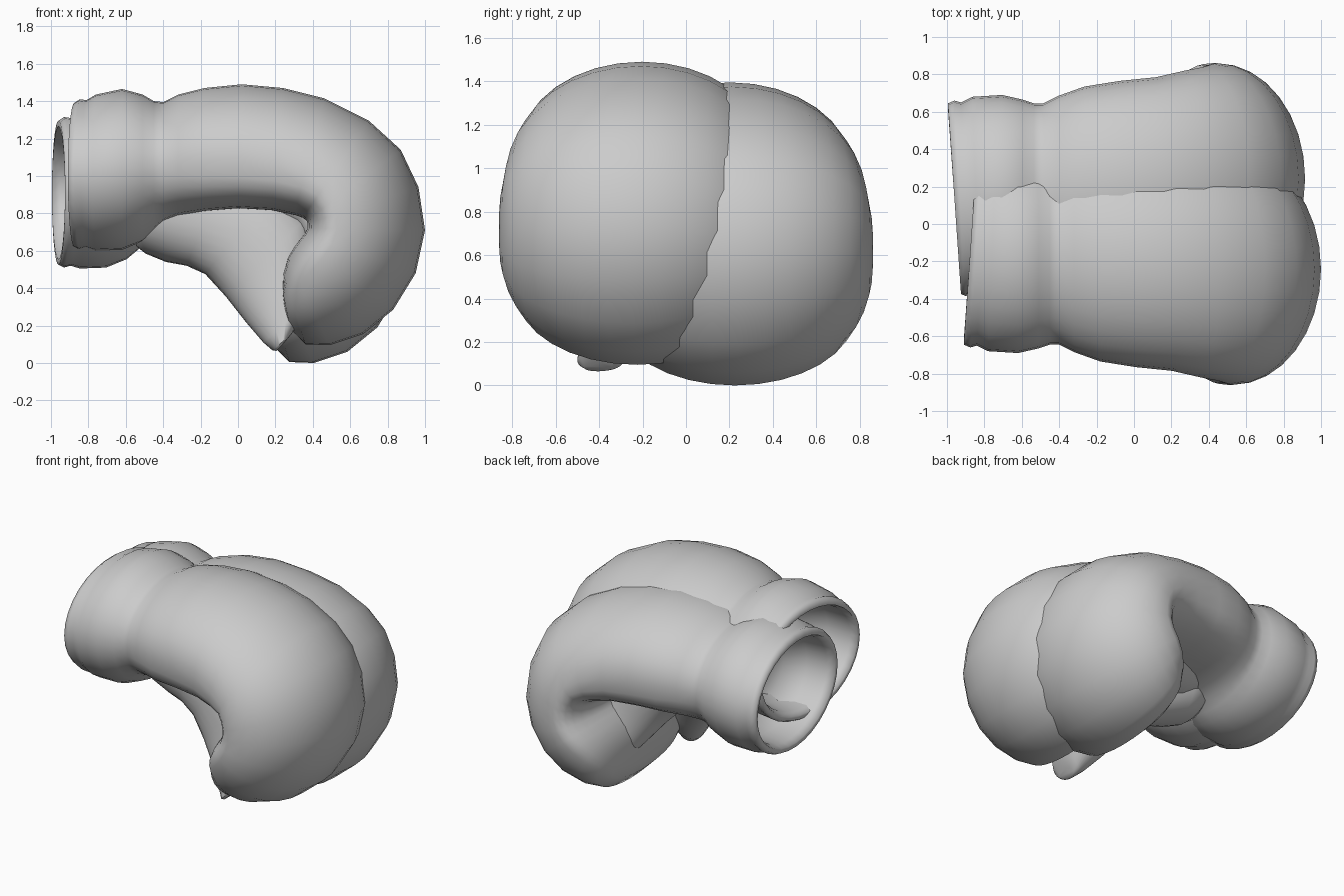
import bpy, bmesh, math

leather = bpy.data.materials.new("grey leather")
leather.diffuse_color = (0.6, 0.6, 0.6, 1)
SEG = 32


def loft(name, stations, mirror, offset):
    """Skin rounded rings; station = (inner x, z, outer x, z, y min, y max, tilt, f, p).
    f = where the ring is widest from inner to outer, p = squareness of the inner half."""
    bm = bmesh.new()
    rings = []
    for xi, zi, xo, zo, y0, y1, tilt, f, p in stations:
        ring = []
        for k in range(SEG):
            t = 2 * math.pi * k / SEG
            s, c = math.sin(t), math.cos(t)
            if s < 0:
                h = f - f * abs(s) ** p
                c = math.copysign(abs(c) ** p, c)
            else:
                h = f + (1 - f) * s
            x = xi + (xo - xi) * h + tilt * c
            y = (y0 + y1) / 2 + (y1 - y0) / 2 * c
            z = zi + (zo - zi) * h
            ring.append(bm.verts.new((x + offset[0], y * mirror + offset[1], z + offset[2])))
        rings.append(ring)
    for a, b in zip(rings, rings[1:]):
        for k in range(SEG):
            n = (k + 1) % SEG
            bm.faces.new((a[k], a[n], b[n], b[k]))
    bm.faces.new(rings[0])
    bm.faces.new(rings[-1])
    bmesh.ops.recalc_face_normals(bm, faces=bm.faces)
    me = bpy.data.meshes.new(name)
    bm.to_mesh(me)
    bm.free()
    me.materials.append(leather)
    ob = bpy.data.objects.new(name, me)
    bpy.context.collection.objects.link(ob)
    bpy.ops.object.select_all(action='DESELECT')
    ob.select_set(True)
    bpy.context.view_layer.objects.active = ob
    bpy.ops.object.shade_smooth_by_angle(angle=math.radians(70))


def upright(x, z0, z1, y0, y1, tilt=0.0):
    return (x, z0, x, z1, y0, y1, tilt, 0.5, 1.0)


# Cuff: from the bottom of the hand opening, out over the rim, to the wrist
cuff = [
    upright(-0.50, 0.90, 1.15, -0.30, 0.05),
    upright(-0.54, 0.78, 1.27, -0.50, 0.20),
    upright(-0.68, 0.69, 1.35, -0.59, 0.29, 0.02),
    upright(-0.83, 0.67, 1.35, -0.60, 0.32, 0.035),
    upright(-0.875, 0.65, 1.36, -0.62, 0.35, 0.035),
    upright(-0.875, 0.62, 1.39, -0.645, 0.375, 0.035),
    upright(-0.845, 0.605, 1.41, -0.66, 0.385, 0.03),
    upright(-0.81, 0.615, 1.405, -0.65, 0.375, 0.03),
    upright(-0.76, 0.60, 1.435, -0.68, 0.37, 0.02),
    upright(-0.62, 0.605, 1.465, -0.69, 0.36),
    upright(-0.51, 0.65, 1.435, -0.665, 0.34),
    upright(-0.45, 0.70, 1.40, -0.645, 0.32),
]

# Padded hand: (inner x, z, outer x, z, y min, y max, f, p) curling over into the fist
hand = [
    (-0.40, 0.75, -0.40, 1.395, -0.645, 0.32, 0.48, 0.85),
    (-0.32, 0.785, -0.32, 1.435, -0.685, 0.335, 0.46, 0.75),
    (-0.18, 0.81, -0.18, 1.47, -0.735, 0.35, 0.43, 0.65),
    (0.00, 0.825, 0.02, 1.49, -0.765, 0.36, 0.40, 0.6),
    (0.18, 0.815, 0.24, 1.47, -0.785, 0.365, 0.38, 0.62),
    (0.30, 0.79, 0.46, 1.415, -0.82, 0.37, 0.35, 0.7),
    (0.345, 0.775, 0.70, 1.295, -0.84, 0.37, 0.32, 0.8),
    (0.365, 0.76, 0.87, 1.14, -0.855, 0.37, 0.28, 0.8),
    (0.37, 0.745, 0.965, 0.94, -0.86, 0.375, 0.26, 0.8),
    (0.37, 0.72, 1.00, 0.71, -0.86, 0.375, 0.25, 0.8),
    (0.355, 0.69, 0.95, 0.48, -0.86, 0.375, 0.25, 0.8),
    (0.33, 0.66, 0.83, 0.285, -0.855, 0.37, 0.25, 0.8),
    (0.30, 0.62, 0.67, 0.155, -0.83, 0.36, 0.26, 0.8),
    (0.265, 0.565, 0.49, 0.095, -0.78, 0.33, 0.30, 0.8),
    (0.24, 0.48, 0.36, 0.10, -0.70, 0.25, 0.36, 0.85),
    (0.235, 0.40, 0.28, 0.18, -0.57, 0.14, 0.45, 0.9),
    (0.24, 0.34, 0.255, 0.25, -0.42, 0.0, 0.5, 1.0),
]
hand = [s[:6] + (0.0,) + s[6:] for s in hand]

# Thumb: runs along the inner side from wrist to fingertips, ending in a thin tip
thumb = [
    (-0.46, 0.72, -0.46, 1.15, -0.12, 0.30),
    (-0.41, 0.68, -0.38, 1.20, -0.20, 0.32),
    (-0.30, 0.635, -0.22, 1.20, -0.20, 0.34),
    (-0.19, 0.615, 0.02, 1.15, -0.15, 0.36),
    (-0.09, 0.57, 0.30, 1.05, -0.08, 0.39),
    (0.02, 0.45, 0.46, 0.88, 0.02, 0.42),
    (0.13, 0.31, 0.50, 0.64, 0.12, 0.45),
    (0.22, 0.205, 0.46, 0.42, 0.21, 0.49),
    (0.27, 0.162, 0.38, 0.26, 0.29, 0.50),
    (0.29, 0.16, 0.33, 0.20, 0.34, 0.47),
]
thumb = [s + (0.0, 0.5, 0.9) for s in thumb]

# Front glove, and its mirrored partner set slightly lower and further back
for label, mirror, offset in (("front", 1, (0, 0, 0)), ("back", -1, (-0.085, 0, -0.095))):
    loft(label + "_glove", cuff + hand, mirror, offset)
    loft(label + "_glove_thumb", thumb, mirror, offset)
